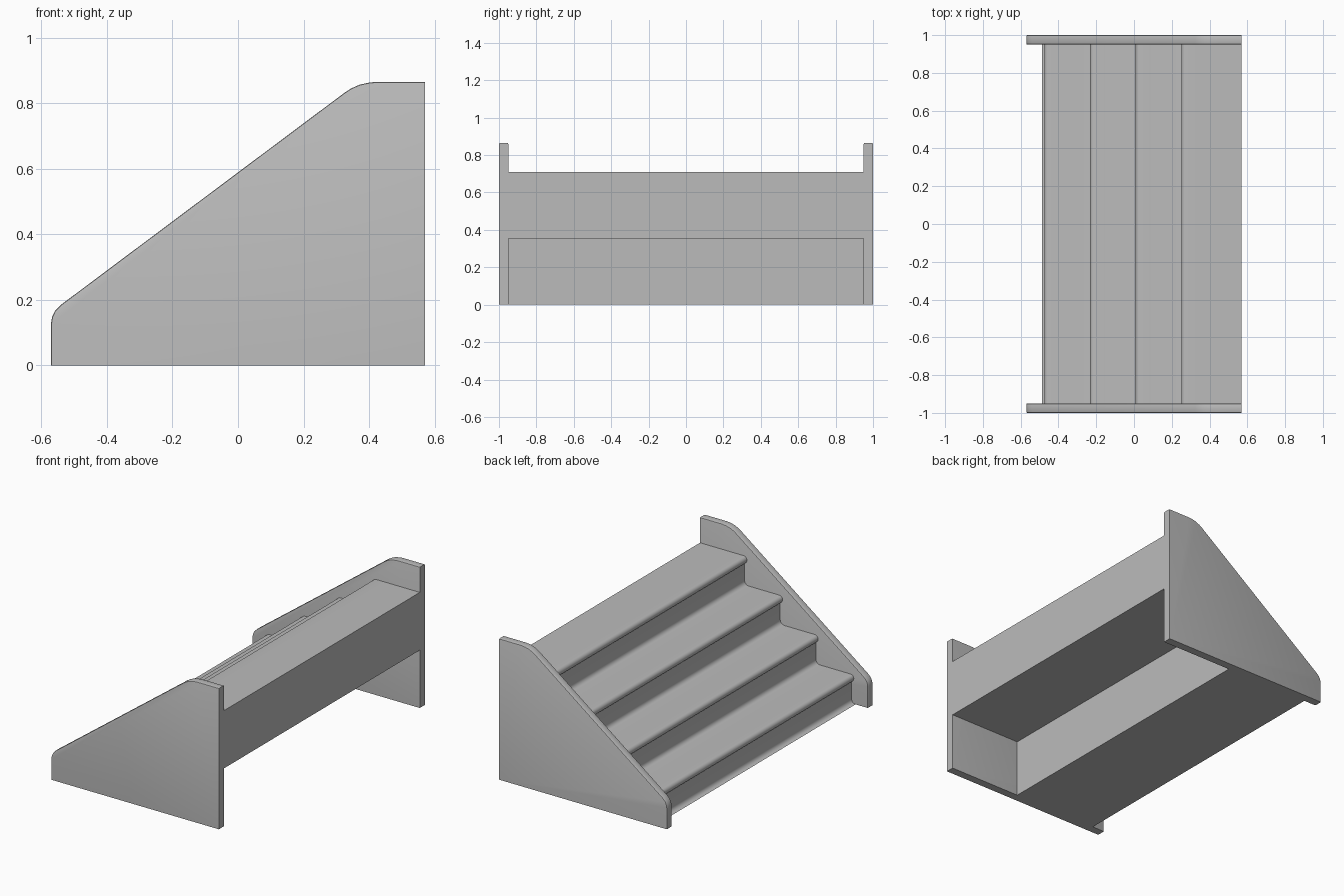
import bpy, bmesh, math
from mathutils import Vector

cube = bpy.data.objects.get("Cube")
if cube:
    bpy.data.objects.remove(cube, do_unlink=True)

grey = bpy.data.materials.new("plain grey")
grey.use_nodes = True
colour = (0.5, 0.5, 0.5, 1)
grey.diffuse_color = colour
grey.node_tree.nodes["Principled BSDF"].inputs["Base Color"].default_value = colour

BACK, INNER, OUTER = 0.57, 0.95, 1.0
STEPS, RISE, RUN, FOOT = 4, 0.1775, 0.242, -0.487
NOSE, THICK, STRIP = 0.012, 0.046, 0.086   # nosing setback, thickness, strip depth


def arc(cx, cz, r, a0, a1, n=6):
    """Points along an arc in the x-z plane, angles in degrees."""
    angles = [math.radians(a0 + (a1 - a0) * i / n) for i in range(n + 1)]
    return [(cx + r * math.cos(a), cz + r * math.sin(a)) for a in angles]


def extrude(name, profile, y0, y1, bevel_rule=None):
    """Sweep an x-z profile from y0 to y1, softening the edges that match the rule."""
    bm = bmesh.new()
    face = bm.faces.new([bm.verts.new((x, y0, z)) for x, z in profile])
    swept = bmesh.ops.extrude_face_region(bm, geom=[face])["geom"]
    moved = [g for g in swept if isinstance(g, bmesh.types.BMVert)]
    bmesh.ops.translate(bm, verts=moved, vec=Vector((0, y1 - y0, 0)))
    bmesh.ops.recalc_face_normals(bm, faces=bm.faces)
    if bevel_rule:
        edges = [e for e in bm.edges if bevel_rule(e)]
        bmesh.ops.bevel(bm, geom=edges, offset=0.006, segments=2,
                        profile=0.5, affect='EDGES')
    mesh = bpy.data.meshes.new(name)
    bm.to_mesh(mesh)
    bm.free()
    mesh.materials.append(grey)
    obj = bpy.data.objects.new(name, mesh)
    bpy.context.collection.objects.link(obj)
    bpy.ops.object.select_all(action='DESELECT')
    obj.select_set(True)
    bpy.context.view_layer.objects.active = obj
    bpy.ops.object.shade_smooth_by_angle(angle=math.radians(32))
    return obj


# Stepped body with a small cove at the foot of every riser
COVE = 0.028
body = []
for i in range(STEPS):
    foot, floor = FOOT + i * RUN, i * RISE
    top = floor + RISE
    body += arc(foot, floor + COVE, COVE, -90, 0)
    body += [(foot + COVE, top - THICK), (foot + STRIP, top - THICK), (foot + STRIP, top)]
recess_x, recess_z = FOOT + 2 * RUN + STRIP, 2 * RISE
body += [(BACK, STEPS * RISE), (BACK, recess_z), (recess_x, recess_z), (recess_x, 0)]
extrude("stair_body", body, -INNER, INNER)

# Rounded nosing strip on the front of each tread
for i in range(STEPS):
    foot, top = FOOT + i * RUN, (i + 1) * RISE
    r = THICK / 2
    strip = arc(foot + NOSE + r, top - r, r, 90, 270, 10)
    strip += [(foot + STRIP, top - THICK), (foot + STRIP, top)]
    extrude(f"nosing_{i + 1}", strip, -INNER, INNER)

# Sloping side panels with softened upper and front edges
panel = [(-BACK, 0), (-BACK, 0.13), (-0.567, 0.148), (-0.558, 0.167), (-0.54, 0.185),
         (0.325, 0.832), (0.345, 0.845), (0.37, 0.856), (0.395, 0.862), (0.42, 0.865),
         (BACK, 0.865)]
panel.append((BACK, 0))


def exposed_rim(edge):
    a, b = (v.co for v in edge.verts)
    along_profile = abs(a.y - b.y) < 0.001
    at_back = min(a.x, b.x) > BACK - 0.001
    at_floor = max(a.z, b.z) < 0.001
    return along_profile and not at_back and not at_floor


for name, side in (("front_side_panel", -1), ("rear_side_panel", 1)):
    extrude(name, panel, side * INNER, side * OUTER, exposed_rim)
